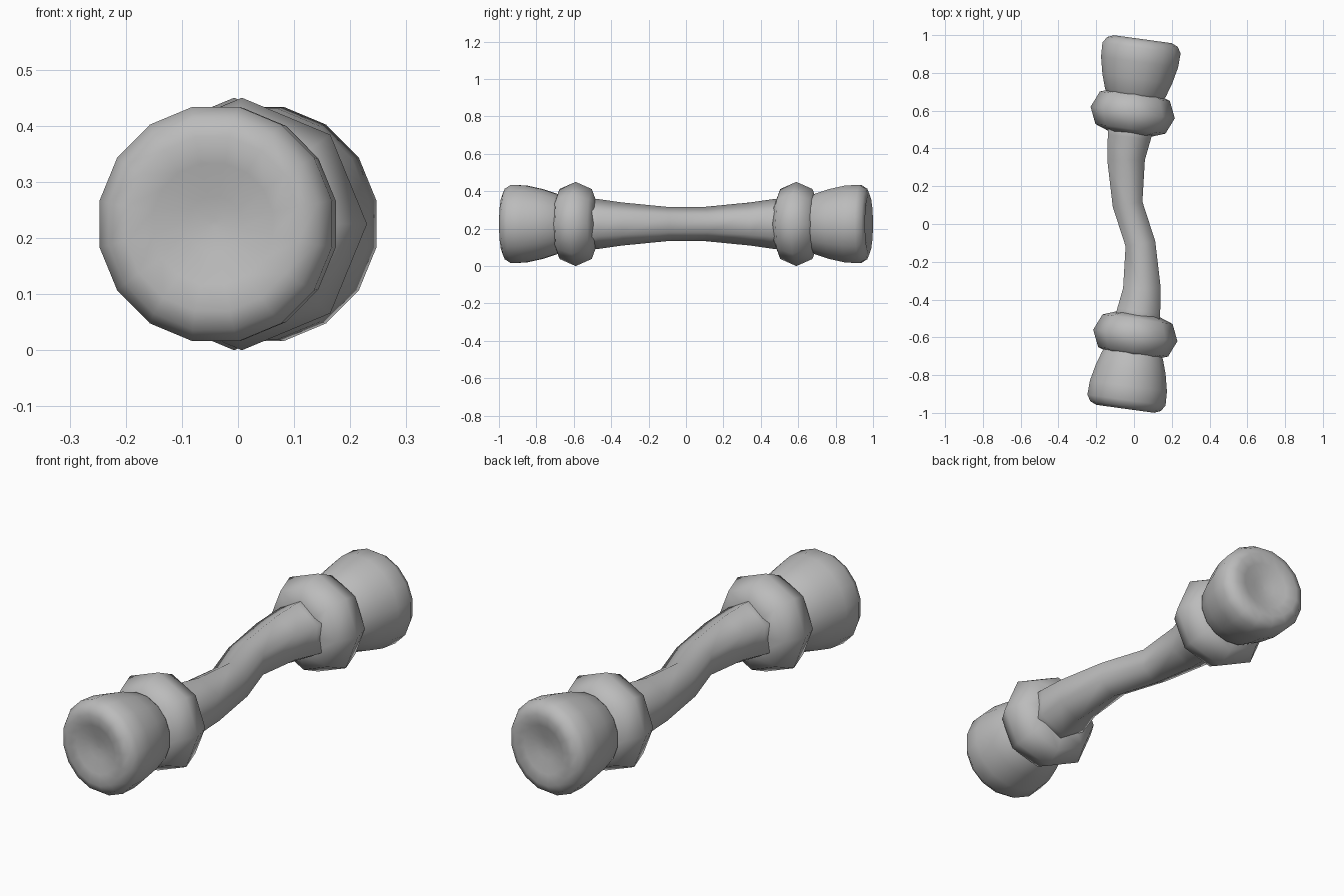
import bpy, bmesh, math
from mathutils import Matrix, Vector

if "Cube" in bpy.data.objects:
    bpy.data.objects.remove(bpy.data.objects["Cube"], do_unlink=True)

grey = bpy.data.materials.new("plain grey")
grey.use_nodes = True
COLOUR = (0.5, 0.5, 0.5, 1)
grey.diffuse_color = COLOUR
grey.node_tree.nodes["Principled BSDF"].inputs["Base Color"].default_value = COLOUR

MID_Z = 0.225      # height of the long axis
TILT = math.radians(-7.8)


def loft(name, rings, sides, phase, matrix):
    """Skin round rings given as (x offset, y, radius, yaw); both ends closed."""
    bm = bmesh.new()
    loops = []
    for x, y, r, yaw in rings:
        turn = Matrix.Rotation(yaw, 3, 'Z')
        loop = []
        for i in range(sides):
            a = 2 * math.pi * (i + phase) / sides
            p = turn @ Vector((r * math.cos(a), 0, r * math.sin(a)))
            loop.append(bm.verts.new(p + Vector((x, y, 0))))
        loops.append(loop)
    for a, b in zip(loops, loops[1:]):
        for i in range(sides):
            j = (i + 1) % sides
            bm.faces.new((a[i], a[j], b[j], b[i]))
    for loop in (loops[0], loops[-1]):
        bm.faces.new(loop)
    bmesh.ops.recalc_face_normals(bm, faces=bm.faces)
    for f in bm.faces:
        f.smooth = True
    mesh = bpy.data.meshes.new(name)
    bm.to_mesh(mesh)
    bm.free()
    mesh.materials.append(grey)
    obj = bpy.data.objects.new(name, mesh)
    obj.matrix_world = matrix
    bpy.context.collection.objects.link(obj)
    return obj


def turned(profile):
    return [(0, s, r, 0) for s, r in profile]


base = Matrix.Translation((0, 0, MID_Z))

# S-curved six-sided grip, the same when turned half round
half = [(-0.034, 0.105, 0.092, 0.17), (-0.042, 0.34, 0.115, 0),
        (-0.025, 0.46, 0.132, -0.12), (-0.01, 0.56, 0.142, -0.136)]
other = [(-x, -y, r, yaw) for x, y, r, yaw in reversed(half)]
loft("grip", other + half, 6, 0.5, base)

# Collar and end knob profiles along the tilted end axis
collar = [(-0.085, 0.02), (-0.117, 0.105), (-0.087, 0.187), (0, 0.225),
          (0.087, 0.187), (0.117, 0.105), (0.085, 0.02)]
knob = [(0.05, 0.12), (0.105, 0.165), (0.18, 0.19), (0.27, 0.21),
        (0.345, 0.213), (0.378, 0.192), (0.392, 0.158), (0.383, 0.11),
        (0.366, 0.05), (0.362, 0.005)]

for side, angle in (("back", 0), ("front", math.pi)):
    place = (base @ Matrix.Rotation(angle, 4, 'Z')
             @ Matrix.Translation((-0.007, 0.59, 0))
             @ Matrix.Rotation(TILT, 4, 'Z'))
    loft(side + "_collar", turned(collar), 8, 0, place)
    loft(side + "_knob", turned(knob), 16, 0.5, place)
